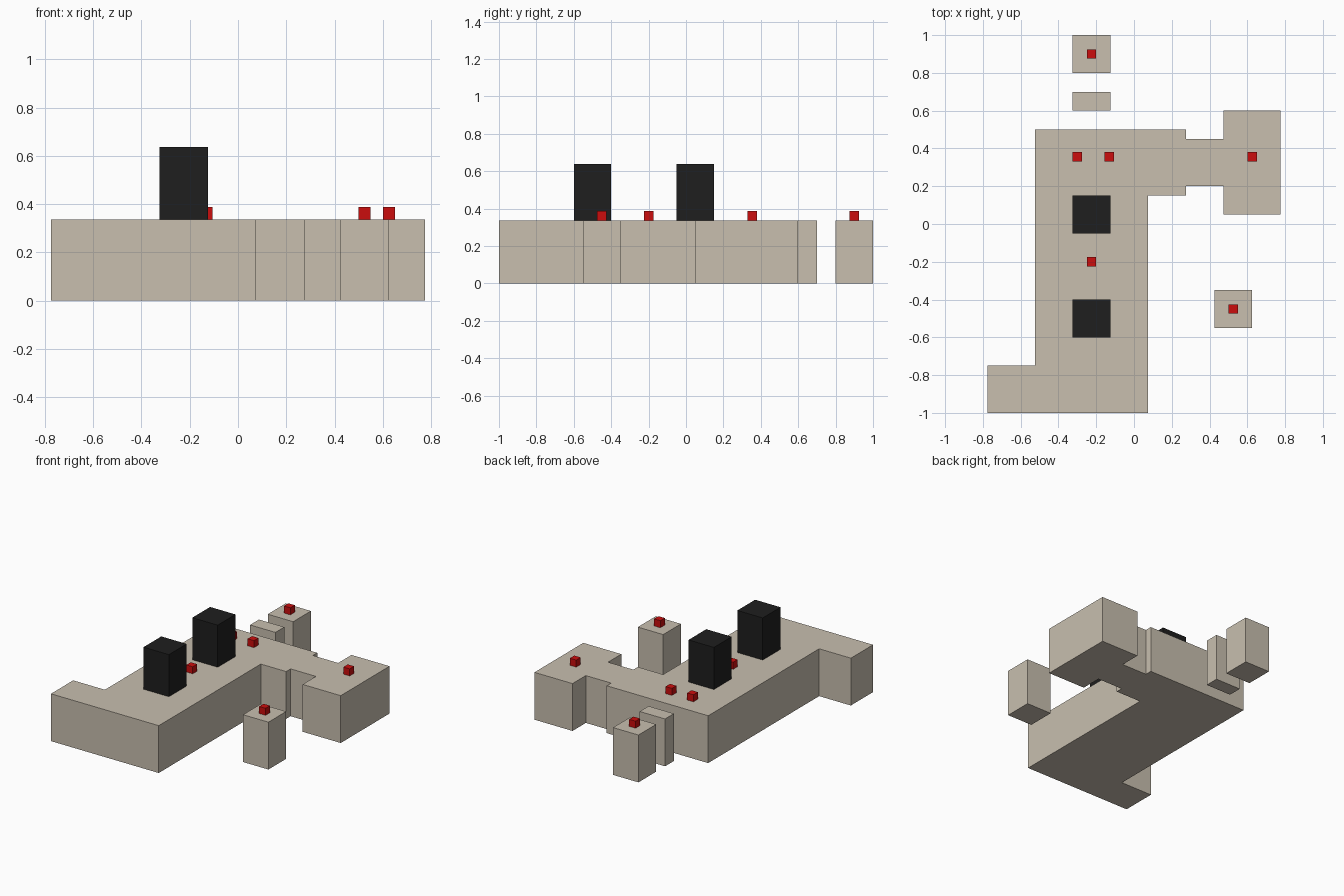
import bpy, bmesh

if "Cube" in bpy.data.objects:
    bpy.data.objects.remove(bpy.data.objects["Cube"])

H = 0.3375  # shared height of all floor blocks


def material(name, rgb):
    m = bpy.data.materials.new(name)
    m.diffuse_color = (*rgb, 1)
    m.use_nodes = True
    m.node_tree.nodes["Principled BSDF"].inputs["Base Color"].default_value = m.diffuse_color
    return m


stone = material("stone", (0.58, 0.52, 0.43))
black = material("black", (0.013, 0.013, 0.013))
red = material("red", (0.6, 0.004, 0.004))


def prism(name, outline, z0, z1, mat):
    """Extrude a flat outline upward from z0 to z1."""
    bm = bmesh.new()
    base = bm.faces.new([bm.verts.new((x, y, z0)) for x, y in outline])
    top = bmesh.ops.extrude_face_region(bm, geom=[base], use_keep_orig=True)["geom"]
    for v in top:
        if isinstance(v, bmesh.types.BMVert):
            v.co.z = z1
    bmesh.ops.recalc_face_normals(bm, faces=bm.faces)
    me = bpy.data.meshes.new(name)
    bm.to_mesh(me)
    bm.free()
    me.materials.append(mat)
    ob = bpy.data.objects.new(name, me)
    bpy.context.collection.objects.link(ob)
    return ob


def box(name, x, y, sx, sy, z0, height, mat):
    a, b = sx / 2, sy / 2
    outline = [(x - a, y - b), (x + a, y - b), (x + a, y + b), (x - a, y + b)]
    return prism(name, outline, z0, z0 + height, mat)


# Main platform with side wing and corridor
prism("main_platform", [
    (-0.775, -1), (0.075, -1), (0.075, 0.15), (0.275, 0.15), (0.275, 0.2),
    (0.475, 0.2), (0.475, 0.05), (0.775, 0.05), (0.775, 0.6), (0.475, 0.6),
    (0.475, 0.45), (0.275, 0.45), (0.275, 0.5), (-0.525, 0.5),
    (-0.525, -0.75), (-0.775, -0.75)], 0, H, stone)

# Detached blocks
box("stepping_block", -0.225, 0.65, 0.2, 0.1, 0, H, stone)
box("rear_island", -0.225, 0.9, 0.2, 0.2, 0, H, stone)
box("side_island", 0.525, -0.45, 0.2, 0.2, 0, H, stone)

# Tall pillars
for i, y in enumerate((-0.5, 0.05)):
    box(f"pillar_{i + 1}", -0.225, y, 0.2, 0.2, H, 0.3, black)

# Small marker cubes
markers = [(-0.225, 0.9), (-0.3, 0.355), (-0.13, 0.355),
           (0.625, 0.355), (-0.225, -0.2), (0.525, -0.45)]
for i, (x, y) in enumerate(markers):
    box(f"marker_{i + 1}", x, y, 0.05, 0.05, H, 0.05, red)
